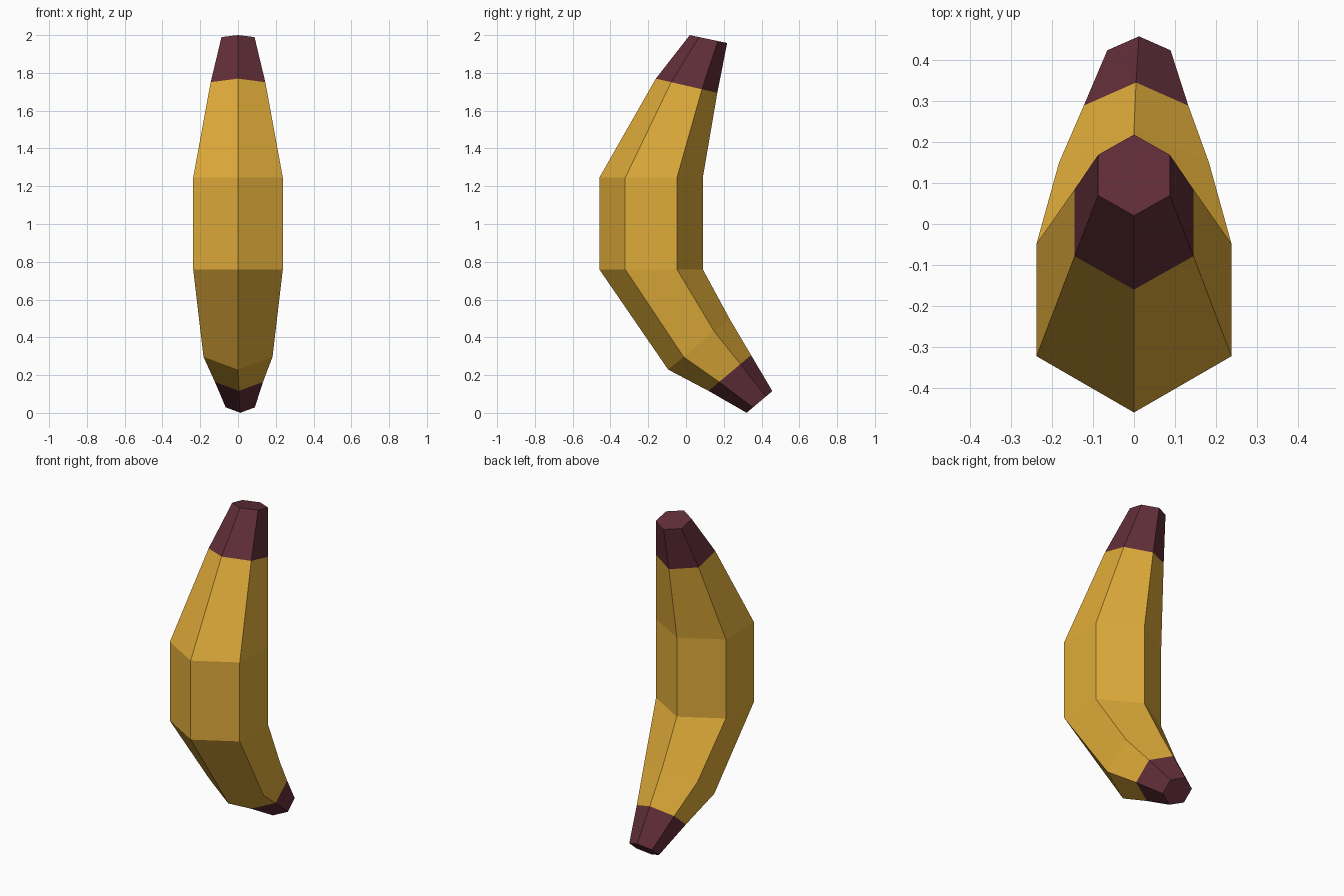
import bpy
import bmesh
from math import sin, cos, radians
from mathutils import Vector

old = bpy.data.objects.get("Cube")
if old:
    bpy.data.objects.remove(old, do_unlink=True)

SIDES = 6


def material(name, rgb):
    mat = bpy.data.materials.new(name)
    mat.use_nodes = True
    mat.diffuse_color = (*rgb, 1)
    mat.node_tree.nodes["Principled BSDF"].inputs["Base Color"].default_value = (*rgb, 1)
    return mat


def loft(name, rings, mat, cap=False):
    """Skin six-sided rings given as (centre, radius, tilt), bottom to top."""
    bm = bmesh.new()
    loops = []
    for centre, radius, tilt in rings:
        across = Vector((0, cos(radians(tilt)), sin(radians(tilt))))
        loop = []
        for i in range(SIDES):
            a = radians(360 / SIDES * i)
            offset = Vector((sin(a), 0, 0)) - across * cos(a)
            loop.append(bm.verts.new(Vector(centre) + offset * radius))
        loops.append(loop)
    for low, high in zip(loops, loops[1:]):
        for i in range(SIDES):
            j = (i + 1) % SIDES
            bm.faces.new((low[i], low[j], high[j], high[i]))
    # Close only the exposed end of a tip
    if cap == "bottom":
        bm.faces.new(loops[0][::-1])
    elif cap == "top":
        bm.faces.new(loops[-1])
    mesh = bpy.data.meshes.new(name)
    bm.to_mesh(mesh)
    bm.free()
    mesh.materials.append(mat)
    obj = bpy.data.objects.new(name, mesh)
    bpy.context.collection.objects.link(obj)
    return obj


yellow = material("ripe yellow", (0.74, 0.41, 0.042))
maroon = material("dark maroon", (0.123, 0.028, 0.041))

# Cross-sections along the bend
blossom_end = ((0.012, 0.389, 0.058), 0.089, 40.2)
blossom_band = ((0.005, 0.232, 0.211), 0.147, 40)
lower_bend = ((0, 0.068, 0.364), 0.211, 39.7)
belly_low = ((0, -0.185, 0.76), 0.274, 0)
belly_high = ((0, -0.185, 1.245), 0.274, 0)
stem_band = ((0, 0.003, 1.732), 0.167, -13)
stem_end = ((0, 0.119, 1.979), 0.101, -12)

# Peel and its two dark ends
loft("peel", [blossom_band, lower_bend, belly_low, belly_high, stem_band], yellow)
loft("blossom_tip", [blossom_end, blossom_band], maroon, "bottom")
loft("stem", [stem_band, stem_end], maroon, "top")
